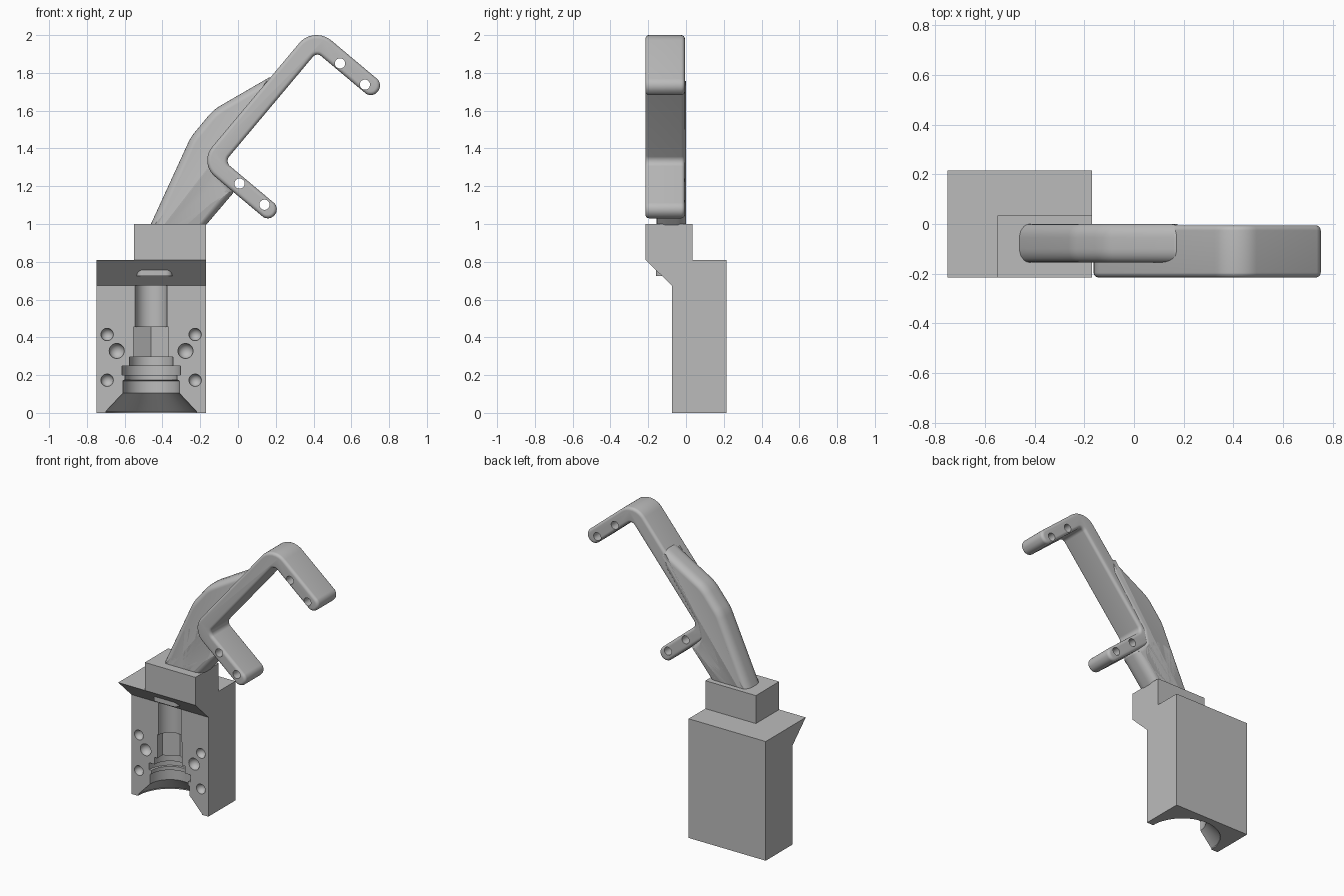
import bpy, bmesh, math
from mathutils import Vector, Matrix

cube = bpy.data.objects.get("Cube")
if cube:
    bpy.data.objects.remove(cube)

grey = bpy.data.materials.new("plain grey")
grey.use_nodes = True
grey.diffuse_color = (0.5, 0.5, 0.5, 1)
grey.node_tree.nodes["Principled BSDF"].inputs["Base Color"].default_value = (0.5, 0.5, 0.5, 1)


def make(name, bm):
    bmesh.ops.recalc_face_normals(bm, faces=bm.faces)
    me = bpy.data.meshes.new(name)
    bm.to_mesh(me)
    bm.free()
    me.materials.append(grey)
    ob = bpy.data.objects.new(name, me)
    bpy.context.collection.objects.link(ob)
    return ob


def loft(name, loops):
    bm = bmesh.new()
    rings = [[bm.verts.new(p) for p in loop] for loop in loops]
    n = len(rings[0])
    for a, b in zip(rings, rings[1:]):
        for i in range(n):
            j = (i + 1) % n
            bm.faces.new((a[i], a[j], b[j], b[i]))
    bm.faces.new(rings[0])
    bm.faces.new(rings[-1])
    return make(name, bm)


def fillet(corners, seg=8):
    """Round the corners (x, z, radius) of a closed outline."""
    out = []
    for i, (x, z, r) in enumerate(corners):
        p = Vector((x, z))
        a = (Vector(corners[i - 1][:2]) - p).normalized()
        b = (Vector(corners[(i + 1) % len(corners)][:2]) - p).normalized()
        half = a.angle(b) / 2
        centre = p + (a + b).normalized() * (r / math.sin(half))
        s = p + a * (r / math.tan(half)) - centre
        e = p + b * (r / math.tan(half)) - centre
        for k in range(seg + 1):
            t = k / seg
            out.append(centre + (s * (1 - t) + e * t).normalized() * r)
    return out


def inset(pts, d):
    """Move a clockwise outline inwards by d."""
    out = []
    for i, p in enumerate(pts):
        a = (p - pts[i - 1]).normalized()
        b = (pts[(i + 1) % len(pts)] - p).normalized()
        na, nb = Vector((a.y, -a.x)), Vector((b.y, -b.x))
        out.append(p + (na + nb) * (d / (1 + na.dot(nb))))
    return out


def rounded_slab(name, corners, y0, y1, rx, ry, steps=6):
    pts = fillet(corners)
    levels = [(rx * (1 - math.sin(t)), ry * (1 - math.cos(t)))
              for t in [k / steps * math.pi / 2 for k in range(steps + 1)]]
    rows = [(d, y0 + h) for d, h in levels] + [(d, y1 - h) for d, h in reversed(levels)]
    return loft(name, [[(p.x, y, p.y) for p in inset(pts, d)] for d, y in rows])


def cylinder(name, r, depth, matrix, sides=48):
    bm = bmesh.new()
    bmesh.ops.create_cone(bm, cap_ends=True, segments=sides, radius1=r, radius2=r,
                          depth=depth, matrix=matrix)
    return make(name, bm)


def box(name, lo, hi):
    lo, hi = Vector(lo), Vector(hi)
    bm = bmesh.new()
    bmesh.ops.create_cube(bm, size=1, matrix=Matrix.Translation((lo + hi) / 2)
                          @ Matrix.Diagonal((*(hi - lo), 1)))
    return make(name, bm)


def cut(ob, cutters):
    bpy.context.view_layer.objects.active = ob
    for c in cutters:
        c.hide_render = True
        m = ob.modifiers.new("cut", 'BOOLEAN')
        m.operation, m.solver, m.object = 'DIFFERENCE', 'EXACT', c
        bpy.ops.object.modifier_apply(modifier=m.name)
        bpy.data.objects.remove(c)


def smooth(ob):
    bpy.ops.object.select_all(action='DESELECT')
    ob.select_set(True)
    bpy.context.view_layer.objects.active = ob
    bpy.ops.object.shade_smooth_by_angle(angle=math.radians(30))


# Mould block with its slanted front overhang
cx, face = -0.46, -0.075
left, right = -0.75, -0.17
side = [(face, 0), (0.215, 0), (0.215, 0.81), (-0.215, 0.81), (face, 0.675)]
block = loft("mould_block", [[(x, y, z) for y, z in side] for x in (left, right)])

# Stepped half-round cavity
steps = [(0.24, -0.02), (0.24, 0.008), (0.149, 0.105), (0.149, 0.17), (0.138, 0.175),
         (0.138, 0.2), (0.155, 0.2), (0.155, 0.247), (0.115, 0.247), (0.115, 0.295)]
turn = [k / 64 * math.tau for k in range(64)]
cutters = [loft("cavity_cutter", [[(cx + r * math.cos(t), face + r * math.sin(t), z)
                                   for t in turn] for r, z in steps])]
cutters.append(cylinder("hex_cutter", 0.107, 0.165,
                        Matrix.Translation((cx, face, 0.3725)), 6))
cutters.append(cylinder("stem_cutter", 0.084, 0.234, Matrix.Translation((cx, face, 0.557))))

# Round registration dents
for s in (-1, 1):
    for dx, z, r in ((0.233, 0.415, 0.033), (0.233, 0.173, 0.033), (0.182, 0.328, 0.04)):
        bm = bmesh.new()
        bmesh.ops.create_uvsphere(bm, u_segments=32, v_segments=16, radius=r,
                                  matrix=Matrix.Translation((cx + s * dx, face, z)))
        cutters.append(make("dent_cutter", bm))
cut(block, cutters)
smooth(block)

# Neck block on top, and the peg under the overhang
box("neck_block", (-0.55, -0.215, 0.81), (right, 0.035, 1.0))
peg_plan = fillet([(-0.537, -0.16, 0.035), (-0.537, -0.05, 0.01),
                   (-0.347, -0.05, 0.01), (-0.347, -0.16, 0.035)])
smooth(loft("peg", [[(p.x, p.y, z) for p in peg_plan] for z in (0.725, 0.79)]))

# C-shaped bracket, laid out along (u) and across (v) its tilted long bar
c, s = math.cos(math.radians(50)), math.sin(math.radians(50))


def tilt(u, v):
    return (u * c + v * s, u * s - v * c)


bracket_uv = [(0.88, -1.01, 0.11), (1.828, -1.01, 0.12), (1.828, -0.527, 0.047),
              (1.73, -0.527, 0.045), (1.73, -0.908, 0.03), (0.974, -0.908, 0.035),
              (0.974, -0.525, 0.045), (0.88, -0.525, 0.045)]
bracket = rounded_slab("bracket", [(*tilt(u, v), r) for u, v, r in bracket_uv],
                       -0.215, -0.006, 0.02, 0.02)
holes = [(0.54, 1.85), (0.672, 1.738), (0.008, 1.214), (0.14, 1.102)]
cut(bracket, [cylinder("hole_cutter", 0.027, 0.6, Matrix.Translation((x, -0.1, z))
                       @ Matrix.Rotation(math.pi / 2, 4, 'X'), 32) for x, z in holes])
smooth(bracket)

# Curved two-legged support behind the bracket
support = [(-0.507, 0.9, 0.01), (-0.25, 1.46, 0.25), (-0.13, 1.605, 0.25), (0.2, 1.796, 0.02),
           (0.17, 1.66, 0.02), (-0.07, 1.34, 0.02), (-0.09, 1.25, 0.02), (-0.02, 1.17, 0.02),
           (-0.25, 0.9, 0.01), (-0.36, 0.9, 0.01), (-0.115, 1.19, 0.055), (-0.18, 1.25, 0.05),
           (-0.265, 1.25, 0.05), (-0.415, 0.9, 0.01)]
smooth(rounded_slab("support", support, -0.155, 0.0, 0.038, 0.055))
